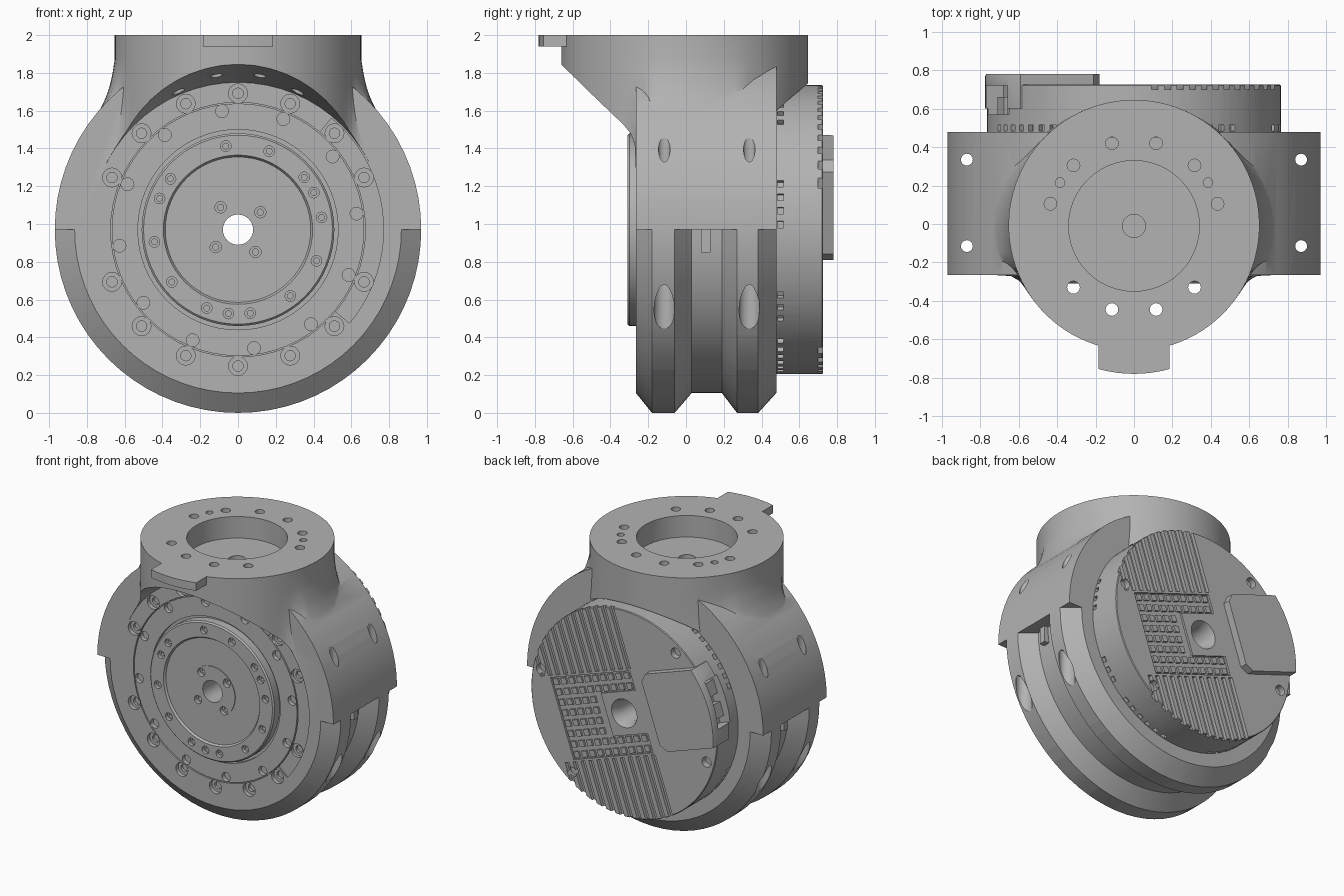
import bpy, bmesh
from math import sin, cos, radians

if "Cube" in bpy.data.objects:
    bpy.data.objects.remove(bpy.data.objects["Cube"])

metal = bpy.data.materials.new("grey_metal")
metal.use_nodes = True
GREY = (0.45, 0.45, 0.45, 1)
metal.diffuse_color = GREY
metal.node_tree.nodes["Principled BSDF"].inputs["Base Color"].default_value = GREY

AXLE = 0.97   # height of the joint axis
TILT = 161    # direction of the cable box on the rear cover


def finish(name, bm):
    bmesh.ops.recalc_face_normals(bm, faces=bm.faces[:])
    if bm.calc_volume(signed=True) < 0:
        bmesh.ops.reverse_faces(bm, faces=bm.faces[:])
    mesh = bpy.data.meshes.new(name)
    bm.to_mesh(mesh)
    bm.free()
    mesh.materials.append(metal)
    ob = bpy.data.objects.new(name, mesh)
    bpy.context.collection.objects.link(ob)
    return ob


def skin(name, rings, closed_profile=False, open_sweep=False):
    """Join rings of points into a closed solid."""
    bm = bmesh.new()
    rings = [[bm.verts.new(p) for p in ring] for ring in rings]
    n, m = len(rings), len(rings[0])
    for i in range(n - 1 if open_sweep else n):
        A, B = rings[i], rings[(i + 1) % n]
        for j in range(m if closed_profile else m - 1):
            k = (j + 1) % m
            bm.faces.new((A[j], A[k], B[k], B[j]))
    if open_sweep:
        bm.faces.new(rings[0])
        bm.faces.new(rings[-1])
    else:
        bm.faces.new([r[0] for r in rings])
        bm.faces.new([r[-1] for r in rings])
    return finish(name, bm)


def lathe(name, profile, axis="y", at=(0, AXLE), n=64, arc=None):
    """Turn (radius, position) points; an arc sweeps a closed profile part way."""
    a0, a1 = arc or (0, 360)
    rings = []
    for i in range(n + 1 if arc else n):
        a = radians(a0 + (a1 - a0) * i / n)
        pts = [(at[0] + r * cos(a), at[1] + r * sin(a), h) for r, h in profile]
        rings.append([(p, h, q) if axis == "y" else (p, q, h) for p, q, h in pts])
    return skin(name, rings, bool(arc), bool(arc))


def plate(name, pts, y0, y1, angle=0):
    """Extrude an outline along y, turned by angle about the joint axis."""
    c, s = cos(radians(angle)), sin(radians(angle))
    return skin(name, [[(u * c - v * s, y, AXLE + u * s + v * c) for u, v in pts]
                       for y in (y0, y1)], True, True)


def rect(u0, u1, v0, v1):
    return [(u0, v0), (u1, v0), (u1, v1), (u0, v1)]


def activate(ob):
    bpy.ops.object.select_all(action="DESELECT")
    ob.select_set(True)
    bpy.context.view_layer.objects.active = ob


def join(obs):
    activate(obs[0])
    for o in obs:
        o.select_set(True)
    if len(obs) > 1:
        bpy.ops.object.join()
    return obs[0]


def boolean(ob, tools, op="DIFFERENCE"):
    tool = join(tools)
    activate(ob)
    mod = ob.modifiers.new("cut", "BOOLEAN")
    mod.operation, mod.solver, mod.object = op, "EXACT", tool
    mod.use_self = len(tools) > 1
    bpy.ops.object.modifier_apply(modifier="cut")
    bpy.data.objects.remove(tool)


def polar(r, deg):
    return r * cos(radians(deg)), AXLE + r * sin(radians(deg))


def hole(at, r, y0, y1):
    """Screw hole: a bore with a narrower socket behind it."""
    return lathe("cutter", [(r, y0), (r, y1), (r * 0.55, y1), (r * 0.55, y1 + 0.02)], at=at, n=16)


def bore():
    return lathe("cutter", [(0.08, -1), (0.08, 1)], n=32)


# Housing: round slab with V groove and chamfered rims on the lower half
housing = lathe("housing", [(0.97, -0.265), (0.97, 0.48)], n=72)
grooves = [[(1.0, -0.086), (0.865, 0.03), (0.865, 0.19), (1.0, 0.293)],
           [(0.84, -0.285), (1.0, -0.156), (1.0, -0.285)],
           [(0.84, 0.501), (1.0, 0.501), (1.0, 0.355)]]
boolean(housing, [lathe("cutter", g, arc=(180, 360), n=36) for g in grooves])

# Neck: round flange that flares smoothly into the shoulders of the slab
RN, WIDE = 0.653, 0.95


def neck_ring(z, reach, n=96):
    """Section between the flange circle and a rectangle as deep as the slab."""
    s, ring = (reach - RN) / (WIDE - RN), []
    for i in range(n):
        a = radians(360 * i / n)
        c, d = cos(a), sin(a)
        depth = 0.48 if d > 0 else 0.265
        box = min(WIDE / max(abs(c), 1e-6), depth / max(abs(d), 1e-6))
        r = RN + s * ((RN ** 12 + box ** 12) ** (1 / 12) - RN)
        ring.append((r * c, r * d - 0.007, z))
    return ring


sections = [(1.3, 0.885), (1.36, 0.865), (1.42, 0.835), (1.47, 0.81), (1.52, 0.78), (1.56, 0.755),
            (1.6, 0.733), (1.64, 0.713), (1.68, 0.696), (1.72, 0.682), (1.76, 0.672),
            (1.81, 0.662), (1.87, RN), (2, RN)]
neck = skin("neck", [neck_ring(z, x) for z, x in sections], True, True)

# Relieve the neck around the front and rear discs
boolean(neck, [lathe("cutter", [(0.78, -0.25), (0.78, -0.265), (0.875, -0.66), (0.91, -0.8)])])
boolean(neck, [lathe("cutter", [(0.775, 0.45), (0.775, 0.8)])])
boolean(housing, [neck], "UNION")

# Flange socket and bolt holes
boolean(housing, [lathe("cutter", [(0.06, 1.2), (0.06, 1.84), (0.34, 1.84), (0.34, 2.1)],
                        "z", (0, -0.01), 48)])
cutters = []
for side in (-1, 1):
    for x, y, r in ((0.115, 0.42, 0.033), (0.315, 0.305, 0.033), (0.435, 0.105, 0.033),
                    (0.385, 0.215, 0.025), (0.315, -0.33, 0.033), (0.115, -0.445, 0.033)):
        cutters.append(lathe("cutter", [(r, 1.6), (r, 2.1)], "z", (side * x, y), 16))
    # Vertical clamp bolts with wide counterbores below
    for y in (-0.115, 0.335):
        cutters.append(lathe("cutter", [(0.055, -0.1), (0.055, 0.72), (0.031, 0.72), (0.031, 1.8)],
                             "z", (side * 0.87, y), 16))
boolean(housing, cutters)

# Front recess, shallow side pad and outer ring of counterbored screws
boolean(housing, [lathe("cutter", [(0.674, -0.5), (0.674, -0.23)])])
boolean(housing, [lathe("cutter", [(0.66, -0.3), (0.66, -0.257), (0.77, -0.257), (0.77, -0.3)],
                        arc=(-40, 50), n=24)])
boolean(housing, [hole(polar(0.722, i * 22.5), 0.05, -0.4, -0.235) for i in range(16) if i % 8])
boolean(housing, [bore()])

# Flange key tab
tip = [(-0.185 + 0.37 * i / 8, -0.78 + 0.025 * (i / 4 - 1) ** 2) for i in range(9)]
tip += [(0.185, -0.6), (-0.185, -0.6)]
flange_tab = skin("flange_tab", [[(x, y, z) for x, y in tip] for z in (1.94, 2)], True, True)

# Front output rotor with its three screw circles
rotor = lathe("output_rotor", [(0.668, -0.15), (0.668, -0.262), (0.53, -0.262), (0.53, -0.24),
                               (0.51, -0.24), (0.51, -0.3), (0.5, -0.31), (0.395, -0.31),
                               (0.385, -0.295), (0.185, -0.295), (0.185, -0.3)])
cutters = [hole(polar(0.633, 7.7 + 30 * i), 0.034, -0.4, -0.225) for i in range(12)]
ring = [8.3 + 30 * i for i in range(12) if i != 4] + [26, 143, 263.5]
cutters += [hole(polar(0.447, a), 0.028, -0.4, -0.285) for a in ring]
cutters += [hole(polar(0.15, 38 + 90 * i), 0.03, -0.4, -0.27) for i in range(4)]
boolean(rotor, cutters)
boolean(rotor, [bore()])

# Rear cover with a tapered centre hole
cover = lathe("rear_cover", [(0.765, 0.45), (0.765, 0.72), (0.76, 0.725)], n=80)
boolean(cover, [lathe("cutter", [(0.08, 0.3), (0.08, 0.66), (0.11, 0.74)], n=32)])

# Cooling grooves above and below, pocket for the studs between
cutters = []
for i in range(12):
    u = -0.62 + i * 0.068
    for v in (0.31, -0.85):
        cutters.append(plate("cutter", rect(u, u + 0.034, v, v + 0.54), 0.7, 0.8, TILT))
cutters.append(plate("cutter", [(-0.54, -0.295), (0.15, -0.295), (0.15, -0.155), (-0.15, -0.155),
                                (-0.15, 0.155), (0.15, 0.155), (0.15, 0.295), (-0.54, 0.295)],
                     0.71, 0.8, TILT))
# Vent slots around the foot of the cover
for first, count in ((-78, 6), (-38, 3), (2, 4), (48, 3), (118, 4), (140, 4), (205, 4), (235, 4)):
    for i in range(count):
        cutters.append(plate("cutter", rect(0.735, 0.8, -0.018, 0.018), 0.485, 0.515, first + i * 5.5))
cutters += [lathe("cutter", [(0.038, 0.68), (0.038, 0.8)], at=polar(0.7, a), n=16)
            for a in (12, 127, 195, 308)]
boolean(cover, cutters)

# Studs in the pocket
studs = []
for row in range(8):
    v = -0.262 + row * 0.075
    for col in range(10 if abs(v) > 0.155 else 5):
        u = -0.525 + col * 0.068
        studs.append(plate("cooling_studs", rect(u, u + 0.042, v - 0.022, v + 0.022), 0.7, 0.725, TILT))
studs = join(studs)

# Cable box with an open socket at the rim
box = plate("cable_box", [(0.32, -0.28), (0.9, -0.28), (0.9, 0.28), (0.32, 0.28), (0.27, 0.23),
                          (0.27, -0.23)], 0.6, 0.78, TILT)
boolean(box, [lathe("cutter", [(0.775, 0.5), (0.775, 0.77), (0.765, 0.79)], n=80)], "INTERSECT")
for ob in (box, cover):
    boolean(ob, [plate("cutter", rect(0.66, 0.9, -0.17, 0.17), 0.57, 0.72, TILT)])
sockets = join([plate("cable_sockets", rect(0.6, 0.71, v - 0.05, v + 0.05), 0.56, 0.66, TILT)
                for v in (-0.09, 0.07)])

# Stop pins at the top of the groove
pins = join([plate("stop_pins", rect(s * 0.87 - 0.025, s * 0.87 + 0.025, -0.12, 0.01), 0.08, 0.13)
             for s in (-1, 1)])

for ob in (housing, flange_tab, rotor, cover, studs, box, sockets, pins):
    activate(ob)
    bpy.ops.object.shade_smooth_by_angle(angle=radians(28))
